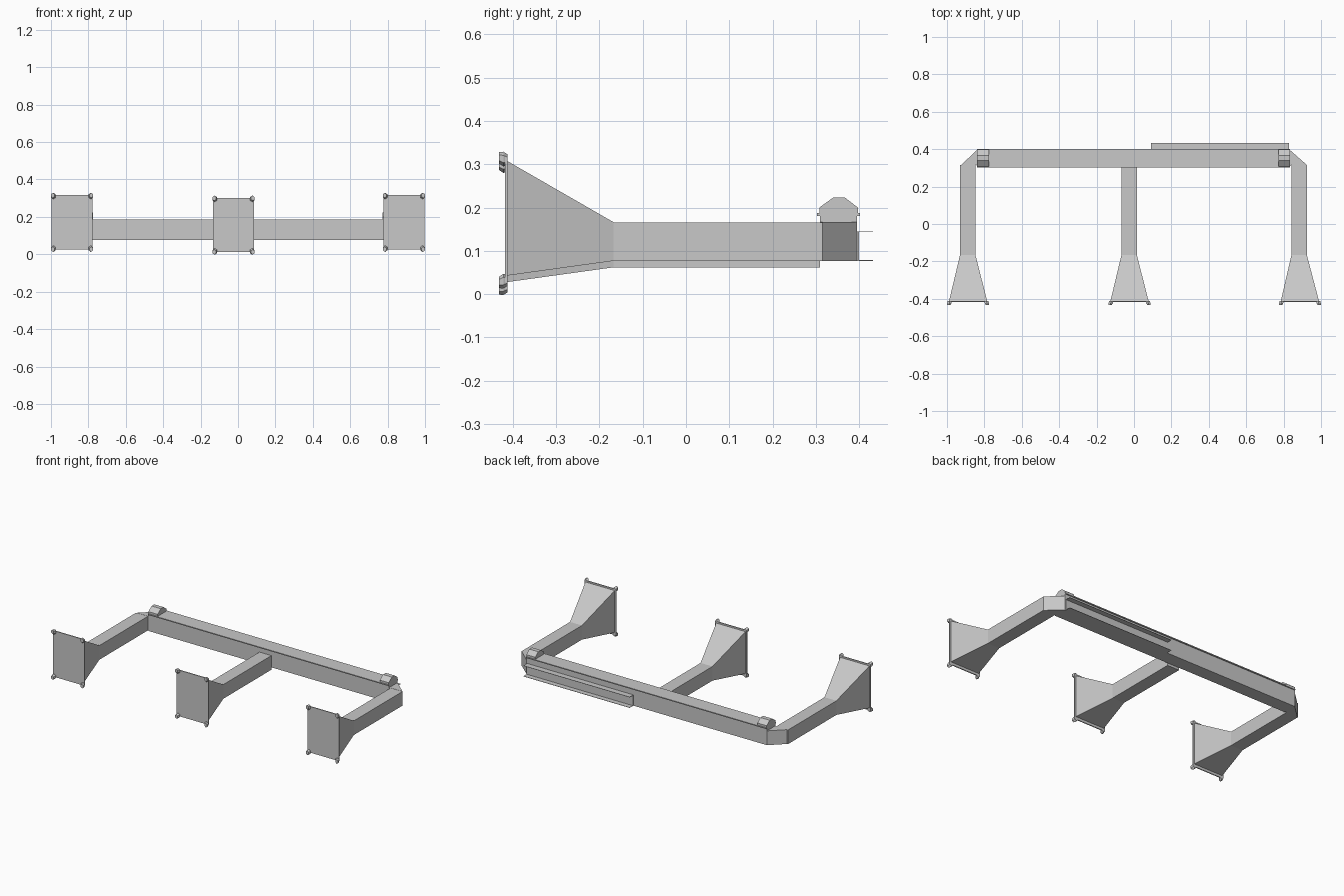
import bpy
import bmesh
import math
from mathutils import Vector

if "Cube" in bpy.data.objects:
    bpy.data.objects.remove(bpy.data.objects["Cube"], do_unlink=True)

metal = bpy.data.materials.new("plain_grey_metal")
metal.use_nodes = True
GREY = (0.58, 0.58, 0.58, 1)
metal.diffuse_color = GREY
metal.node_tree.nodes["Principled BSDF"].inputs["Base Color"].default_value = GREY


def loft(name, rings):
    """Skin a closed solid through matching rings of points."""
    bm = bmesh.new()
    loops = [[bm.verts.new(p) for p in ring] for ring in rings]
    n = len(loops[0])
    for a, b in zip(loops, loops[1:]):
        for i in range(n):
            j = (i + 1) % n
            bm.faces.new((a[i], a[j], b[j], b[i]))
    bm.faces.new(loops[0])
    bm.faces.new(loops[-1])
    bmesh.ops.recalc_face_normals(bm, faces=bm.faces)
    mesh = bpy.data.meshes.new(name)
    bm.to_mesh(mesh)
    bm.free()
    mesh.materials.append(metal)
    obj = bpy.data.objects.new(name, mesh)
    bpy.context.collection.objects.link(obj)
    return obj


def rect(y, x, w, z0, z1):
    """Upright rectangle facing along y, centred on x."""
    return [(x - w / 2, y, z0), (x + w / 2, y, z0), (x + w / 2, y, z1), (x - w / 2, y, z1)]


def box(name, x0, x1, y0, y1, z0, z1):
    x, w = (x0 + x1) / 2, x1 - x0
    return loft(name, [rect(y0, x, w, z0, z1), rect(y1, x, w, z0, z1)])


BEAM_L, BEAM_R = -0.84, 0.834
BACK, FRONT, BASE = 0.395, 0.31, 0.077

# Main rear duct with its overhanging lid
box("rear_duct", BEAM_L, BEAM_R, FRONT, BACK, BASE, 0.181)
box("duct_lid", BEAM_L, BEAM_R, 0.303, 0.402, 0.181, 0.187)

# Open channel along the back
X0, X1 = 0.09, 0.83
box("channel_web", X0, X1, BACK, 0.4, BASE, 0.145)
for name, z in (("channel_lower_flange", BASE), ("channel_upper_flange", 0.143)):
    box(name, X0, X1, 0.398, 0.432, z, z + 0.002)

# Faceted caps on the ends of the lid
cap = [(0.308, 0.187), (0.308, 0.2), (0.34, 0.223), (0.367, 0.223), (0.397, 0.2), (0.397, 0.187)]
for side, x0, x1 in (("right", BEAM_L, -0.775), ("left", 0.772, BEAM_R)):
    loft(side + "_lid_cap", [[(x, y, z) for y, z in cap] for x in (x0, x1)])

# Mitred elbows joining the outer arms to the duct
for side, s, end in (("right", -1, BEAM_L), ("left", 1, BEAM_R)):
    plan = [(s * 0.925, 0.315), (s * 0.842, 0.315), (end, FRONT), (end, BACK)]
    loft(side + "_elbow", [[(x, y, z) for x, y in plan] for z in (BASE, 0.167)])


def corner_clip(name, x, z, sx, sz):
    """Small six-sided grip that flares outward from a panel corner."""
    rings = []
    for y, shift, r in ((-0.412, -0.013, 0.013), (-0.422, -0.011, 0.017), (-0.432, -0.008, 0.013)):
        cx, cz = x + sx * (shift - 0.002), z + sz * shift
        rings.append([(cx + 0.8 * r * math.cos(k * math.pi / 3 + math.pi / 6),
                       y, cz + r * math.sin(k * math.pi / 3 + math.pi / 6)) for k in range(6)])
    loft(name, rings)


# Arms, flared hoods, front panels and corner clips
for side, x, hood_x, drop, end in (("right", -0.889, -0.887, 0, 0.315),
                                   ("centre", -0.026, -0.024, 0.015, FRONT),
                                   ("left", 0.883, 0.887, 0, 0.315)):
    z0, z1 = BASE - drop, 0.166 - drop
    loft(side + "_arm", [rect(end, x, 0.083, z0, z1), rect(-0.167, x, 0.083, z0, z1)])
    loft(side + "_hood", [rect(-0.167, x, 0.083, z0, z1),
                          rect(-0.412, hood_x, 0.204, 0.043 - drop, 0.307 - drop)])
    low, high = 0.027 - drop, 0.317 - drop
    loft(side + "_panel", [rect(y, hood_x, 0.22, low, high) for y in (-0.412, -0.418)])
    for sx in (-1, 1):
        for sz, z in ((-1, low - 0.008), (1, high + 0.006)):
            place = ("upper" if sz > 0 else "lower") + ("_left" if sx > 0 else "_right")
            corner_clip(side + "_" + place + "_clip", hood_x + sx * 0.113, z, sx, sz)
